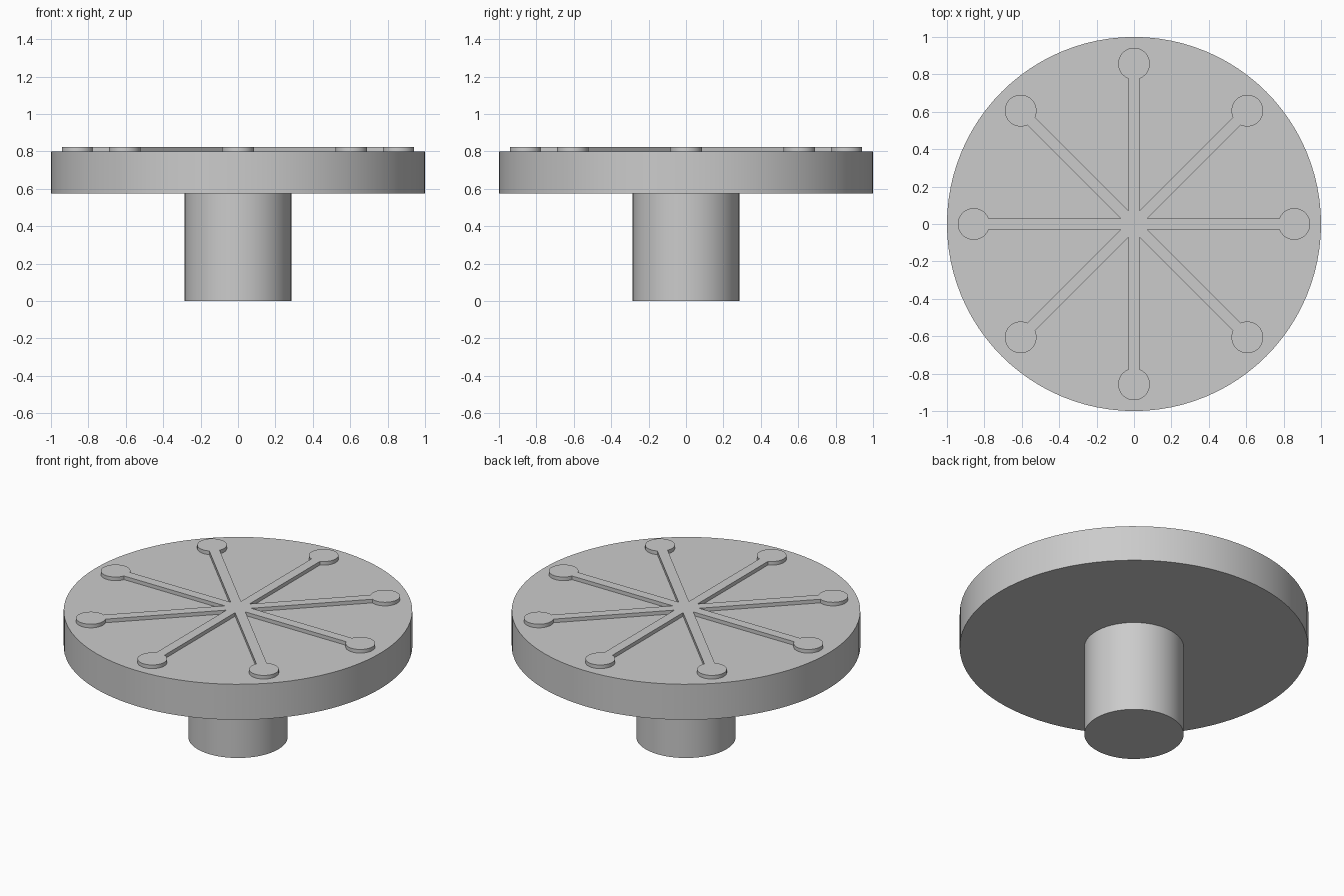
import bpy, bmesh
from math import pi, sin, cos, asin
from mathutils import Matrix, Vector

if "Cube" in bpy.data.objects:
    bpy.data.objects.remove(bpy.data.objects["Cube"])

SEGS = 96
STEM_R, DISC_R = 0.285, 1.0
DISC_Z, TOP_Z, RELIEF_Z = 0.575, 0.80, 0.823


def finish(bm, name):
    bmesh.ops.recalc_face_normals(bm, faces=bm.faces[:])
    mesh = bpy.data.meshes.new(name)
    bm.to_mesh(mesh)
    bm.free()
    obj = bpy.data.objects.new(name, mesh)
    bpy.context.collection.objects.link(obj)
    bpy.ops.object.select_all(action='DESELECT')
    obj.select_set(True)
    bpy.context.view_layer.objects.active = obj
    bpy.ops.object.shade_smooth_by_angle(angle=pi / 6)
    return obj


# Stem and disc, turned as one solid
bm = bmesh.new()
profile = [(STEM_R, 0), (STEM_R, DISC_Z), (DISC_R, DISC_Z), (DISC_R, TOP_Z)]
rings = [[bm.verts.new((r * cos(2 * pi * i / SEGS), r * sin(2 * pi * i / SEGS), z))
          for i in range(SEGS)] for r, z in profile]
for lo, hi in zip(rings, rings[1:]):
    for i in range(SEGS):
        j = (i + 1) % SEGS
        bm.faces.new((lo[i], lo[j], hi[j], hi[i]))
bm.faces.new(rings[0][::-1])
bm.faces.new(rings[-1])
finish(bm, "stem_and_disc")

# Raised star of eight spokes with round ends, one outline extruded upward
SPOKES, HALF_W, DOT_R, DOT_DIST, ARC = 8, 0.03, 0.085, 0.857, 32
SINK = 0.01
notch_r = HALF_W / sin(pi / SPOKES)
open_angle = pi - asin(HALF_W / DOT_R)
spoke = [Vector((notch_r * cos(pi / SPOKES), -HALF_W, 0))]
for i in range(ARC + 1):
    a = open_angle * (2 * i / ARC - 1)
    spoke.append(Vector((DOT_DIST + DOT_R * cos(a), DOT_R * sin(a), 0)))

bm = bmesh.new()
outline = []
for k in range(SPOKES):
    turn = Matrix.Rotation(2 * pi * k / SPOKES, 3, 'Z')
    outline += [bm.verts.new(turn @ p + Vector((0, 0, TOP_Z - SINK))) for p in spoke]
base = bm.faces.new(outline)
ext = bmesh.ops.extrude_face_region(bm, geom=[base], use_keep_orig=True)
top = [g for g in ext["geom"] if isinstance(g, bmesh.types.BMVert)]
bmesh.ops.translate(bm, verts=top, vec=(0, 0, RELIEF_Z - TOP_Z + SINK))
finish(bm, "raised_spokes")
